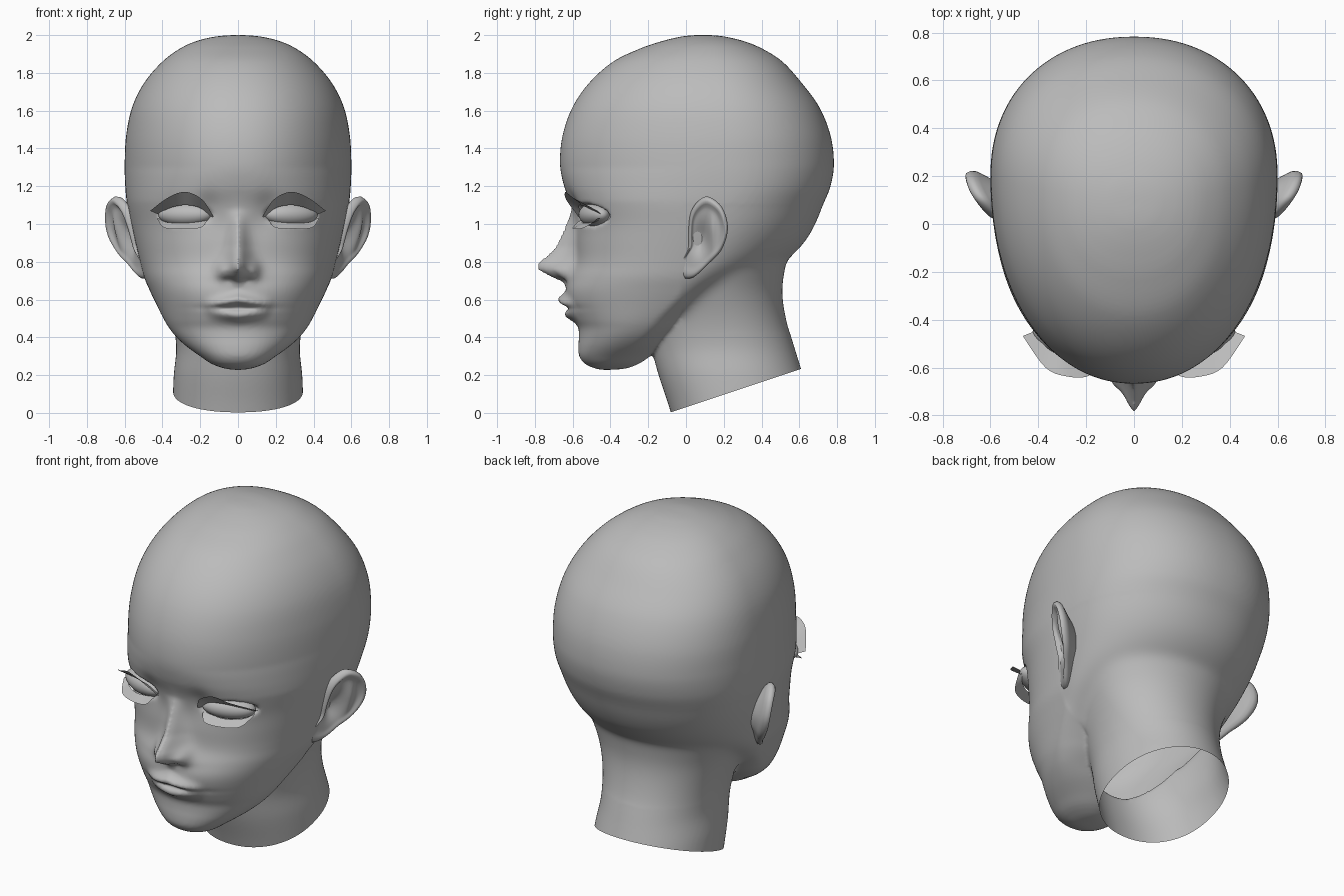
import bpy, bmesh, math
from mathutils import Vector, Matrix

cube = bpy.data.objects.get("Cube")
if cube:
    bpy.data.objects.remove(cube, do_unlink=True)

clay = bpy.data.materials.new("grey clay")
clay.use_nodes = True
clay.diffuse_color = (0.5, 0.5, 0.5, 1)
clay.node_tree.nodes["Principled BSDF"].inputs["Base Color"].default_value = clay.diffuse_color


def spline(rows, steps, closed=False):
    """Points of a Catmull-Rom curve through rows of any dimension."""
    count, result = len(rows), []
    pick = (lambda k: rows[k % count]) if closed else (lambda k: rows[min(max(k, 0), count - 1)])
    for i in range(count if closed else count - 1):
        for j in range(steps):
            t = j / steps
            result.append([
                b + t / 2 * (c - a + t * (2 * a - 5 * b + 4 * c - d + t * (3 * (b - c) + d - a)))
                for a, b, c, d in zip(pick(i - 1), pick(i), pick(i + 1), pick(i + 2))])
    if not closed:
        result.append(list(rows[-1]))
    return result


def add_object(name, bm):
    mesh = bpy.data.meshes.new(name)
    bm.to_mesh(mesh)
    bm.free()
    mesh.materials.clear()
    mesh.materials.append(clay)
    for poly in mesh.polygons:
        poly.use_smooth = True
    obj = bpy.data.objects.new(name, mesh)
    bpy.context.collection.objects.link(obj)
    return obj


def loft(bm, rings):
    """Skin closed rings of equal length and cap both ends."""
    loops = [[bm.verts.new(p) for p in ring] for ring in rings]
    n = len(loops[0])
    for low, high in zip(loops, loops[1:]):
        for k in range(n):
            bm.faces.new((low[k], low[(k + 1) % n], high[(k + 1) % n], high[k]))
    bm.faces.new(loops[0])
    bm.faces.new(loops[-1])


def lookup(table, z):
    """Linear lookup in a table sorted from high to low."""
    for a, b in zip(table, table[1:]):
        if b[0] <= z <= a[0]:
            t = (a[0] - z) / (a[0] - b[0])
            return [p + t * (q - p) for p, q in zip(a[1:], b[1:])]
    return None


def bump(x, z, cx, cz, sx, sz):
    return math.exp(-((x - cx) / sx) ** 2 - ((z - cz) / sz) ** 2)


# Nose: height, forward reach, half width
NOSE = [(1.16, 0, .05), (1.08, .006, .045), (1.0, .055, .045), (.88, .11, .052),
        (.79, .2, .064), (.76, .19, .068), (.72, .1, .075), (.69, .02, .07), (.66, 0, .07)]


def face_relief(x, z):
    """Forward reach of the nose, lips and eye sockets."""
    x, reach = abs(x), 0.0
    if x > .55 or z > 1.4:
        return reach
    nose = lookup(NOSE, z)
    if nose:
        reach += nose[0] * math.exp(-(x / nose[1]) ** 1.6)
    # nostril wings and openings
    reach += .035 * bump(x, z, .085, .755, .03, .04)
    reach -= .02 * bump(x, z, .045, .705, .025, .015)
    # lips and the line between them
    upper = max(0, 1 - (x / .19) ** 2)
    lower = max(0, 1 - (x / .17) ** 2)
    reach += .05 * upper * bump(0, z, 0, .6 - x * .18, 1, .028)
    reach += .04 * lower * bump(0, z, 0, .515 + x * .1, 1, .03)
    reach -= .025 * bump(x, z, 0, .556, .17, .01)
    # eye sockets and eye openings
    reach -= .02 * bump(x, z, .16, 1.08, .06, .08)
    almond = ((x - .28) / .145) ** 2 + ((z - 1.05) / .06) ** 2
    if almond < 1:
        reach -= .05 * min(1, 3 * (1 - almond))
    return reach


# Roundness of a section: height, front, back
ROUNDNESS = [(2.1, .95, .93), (1.3, .95, .93), (1.12, .84, .95), (.8, .84, 1), (.5, .92, 1), (-.2, .92, .95)]


def section(row, sides, relief=None):
    """Horizontal egg-shaped ring from height, front, back, half width, widest depth."""
    z, front, back, width, middle = row
    powers = lookup(ROUNDNESS, z)
    ring = []
    for k in range(sides):
        angle = 2 * math.pi * k / sides
        c, s = math.cos(angle), math.sin(angle)
        power = powers[1] if s > 0 else powers[0]
        x = width * math.copysign(abs(c) ** power, c)
        depth = abs(s) ** power
        y = middle + (back - middle) * depth if s > 0 else middle - (middle - front) * depth
        if relief and s < 0:
            y -= relief(x, z) * min(1, -s * 3)
        ring.append((x, y, z))
    return ring


# Skull, face and jaw: height, front, back, half width, widest depth
HEAD = [
    (2.0, .05, .13, .03, .1), (1.993, -.02, .2, .115, .1), (1.97, -.12, .3, .215, .11),
    (1.93, -.24, .4, .305, .12), (1.86, -.385, .51, .4, .14), (1.75, -.51, .61, .495, .16),
    (1.62, -.6, .705, .56, .18), (1.47, -.653, .765, .592, .2), (1.32, -.667, .783, .6, .2),
    (1.2, -.645, .765, .597, .2), (1.1, -.605, .725, .587, .18), (1.0, -.58, .685, .568, .16),
    (.9, -.58, .625, .545, .12), (.8, -.585, .52, .52, .07), (.72, -.615, .36, .498, .02),
    (.65, -.635, .22, .468, -.03), (.58, -.627, .11, .435, -.09), (.5, -.595, .03, .395, -.17),
    (.45, -.57, -.02, .365, -.21), (.4, -.567, -.08, .325, -.25), (.35, -.57, -.13, .27, -.3),
    (.3, -.565, -.19, .2, -.36), (.26, -.535, -.25, .14, -.4), (.235, -.48, -.32, .07, -.42),
    (.228, -.44, -.4, .015, -.42)]
NECK = [(1.0, -.2, .55, .48, .18), (.8, -.25, .53, .46, .15), (.65, -.25, .51, .4, .15),
        (.5, -.22, .53, .35, .18), (.35, -.185, .573, .327, .21), (.2, -.145, .62, .34, .24),
        (.05, -.095, .67, .345, .27), (-.1, -.05, .72, .345, .3)]

bm = bmesh.new()
loft(bm, [section(r, 240, face_relief) for r in spline(HEAD, 10)])
loft(bm, [section(r, 96) for r in spline(NECK, 6)])
bmesh.ops.recalc_face_normals(bm, faces=bm.faces)
source = add_object("head_source", bm)

# Fuse head and neck into one skin
fuse = source.modifiers.new("fuse", 'REMESH')
fuse.mode = 'VOXEL'
fuse.voxel_size = .012
soften = source.modifiers.new("soften", 'SMOOTH')
soften.factor = .5
soften.iterations = 3
bpy.context.view_layer.update()
fused = source.evaluated_get(bpy.context.evaluated_depsgraph_get())
bm = bmesh.new()
bm.from_mesh(fused.to_mesh())
fused.to_mesh_clear()
bpy.data.objects.remove(source, do_unlink=True)

# Blend the nape and the jaw corner, then open the neck along a slanted cut
nape = [v for v in bm.verts if v.co.y > -.02 and .42 < v.co.z < 1.1]
for step in range(40):
    bmesh.ops.smooth_vert(bm, verts=nape, factor=.5, use_axis_x=True, use_axis_y=True, use_axis_z=True)
bmesh.ops.bisect_plane(bm, geom=bm.verts[:] + bm.edges[:] + bm.faces[:], clear_outer=True,
                       plane_co=(0, -.08, .003), plane_no=Vector((0, .23, -.69)).normalized())
add_object("head_and_neck", bm)

# Ear outline as depth and height
EAR = [(.116, 1.145), (.19, 1.09), (.222, .98), (.19, .866), (.116, .786), (.037, .717),
       (-.026, .722), (-.03, .786), (.01, .866), (.012, .945), (.022, 1.05), (.058, 1.115)]


def ear(name, side):
    rings = []
    outline = spline(EAR, 5, True)
    front = [(i / 16, None) for i in range(1, 16)]
    behind = [(1, -.005), (.99, -.025), (.9, -.04), (.7, -.07), (.4, -.13)]
    for r, flat in front + behind:
        ring = []
        for py, pz in outline:
            y, z = .1 + (py - .1) * r, .93 + (pz - .93) * r
            h = flat
            if flat is None:
                # rolled rim, inner ridge and hollow
                rim = min(1, max(.3, (pz - .72) * 5))
                h = .022 * rim * math.exp(-((r - .88) / .1) ** 2)
                h += .022 * bump(y, z, .135, .96, .022, .1)
                h -= .045 * bump(y, z, .08, .92, .045, .08)
            ring.append((side * (.558 + .6 * y + .2 * (z - 1) + h), y, z))
        rings.append(ring)
    bm = bmesh.new()
    loft(bm, rings)
    bmesh.ops.recalc_face_normals(bm, faces=bm.faces)
    add_object(name, bm)


def eyeball(name, side):
    bm = bmesh.new()
    bmesh.ops.create_uvsphere(bm, u_segments=32, v_segments=20, radius=1)
    place = (Matrix.Translation((side * .28, -.485, 1.05)) @ Matrix.Rotation(side * .35, 4, 'Z')
             @ Matrix.Diagonal((.15, .07, .062, 1)))
    bmesh.ops.transform(bm, matrix=place, verts=bm.verts)
    add_object(name, bm)


def lash(name, side, lid, tip, facing):
    """Thin curved sheet between the lid edge and the tip edge."""
    bm = bmesh.new()
    rows = [[bm.verts.new((side * x, y, z)) for x, y, z in spline(edge, 6)] for edge in (lid, tip)]
    for k in range(len(rows[0]) - 1):
        bm.faces.new((rows[0][k], rows[0][k + 1], rows[1][k + 1], rows[1][k]))
    bm.normal_update()
    if sum(f.normal.dot(Vector(facing)) for f in bm.faces) < 0:
        bmesh.ops.reverse_faces(bm, faces=bm.faces)
    add_object(name, bm)


UPPER_LID = [(.14, -.55, 1.035), (.2, -.565, 1.085), (.28, -.56, 1.1), (.36, -.52, 1.085), (.42, -.45, 1.05)]
UPPER_TIP = [(.13, -.57, 1.04), (.19, -.635, 1.13), (.28, -.637, 1.17), (.37, -.6, 1.14), (.465, -.468, 1.07)]
LOWER_LID = [(.16, -.55, 1.02), (.22, -.55, 1.01), (.3, -.54, 1.005), (.38, -.49, 1.01), (.42, -.44, 1.03)]
LOWER_TIP = [(.165, -.57, 1.015), (.2, -.6, .98), (.3, -.59, .975), (.39, -.54, .98), (.43, -.465, 1.03)]

for label, side in (("left", 1), ("right", -1)):
    ear(label + "_ear", side)
    eyeball(label + "_eyeball", side)
    lash(label + "_upper_lash", side, UPPER_LID, UPPER_TIP, (0, -.5, -1))
    lash(label + "_lower_lash", side, LOWER_LID, LOWER_TIP, (0, .5, -1))
